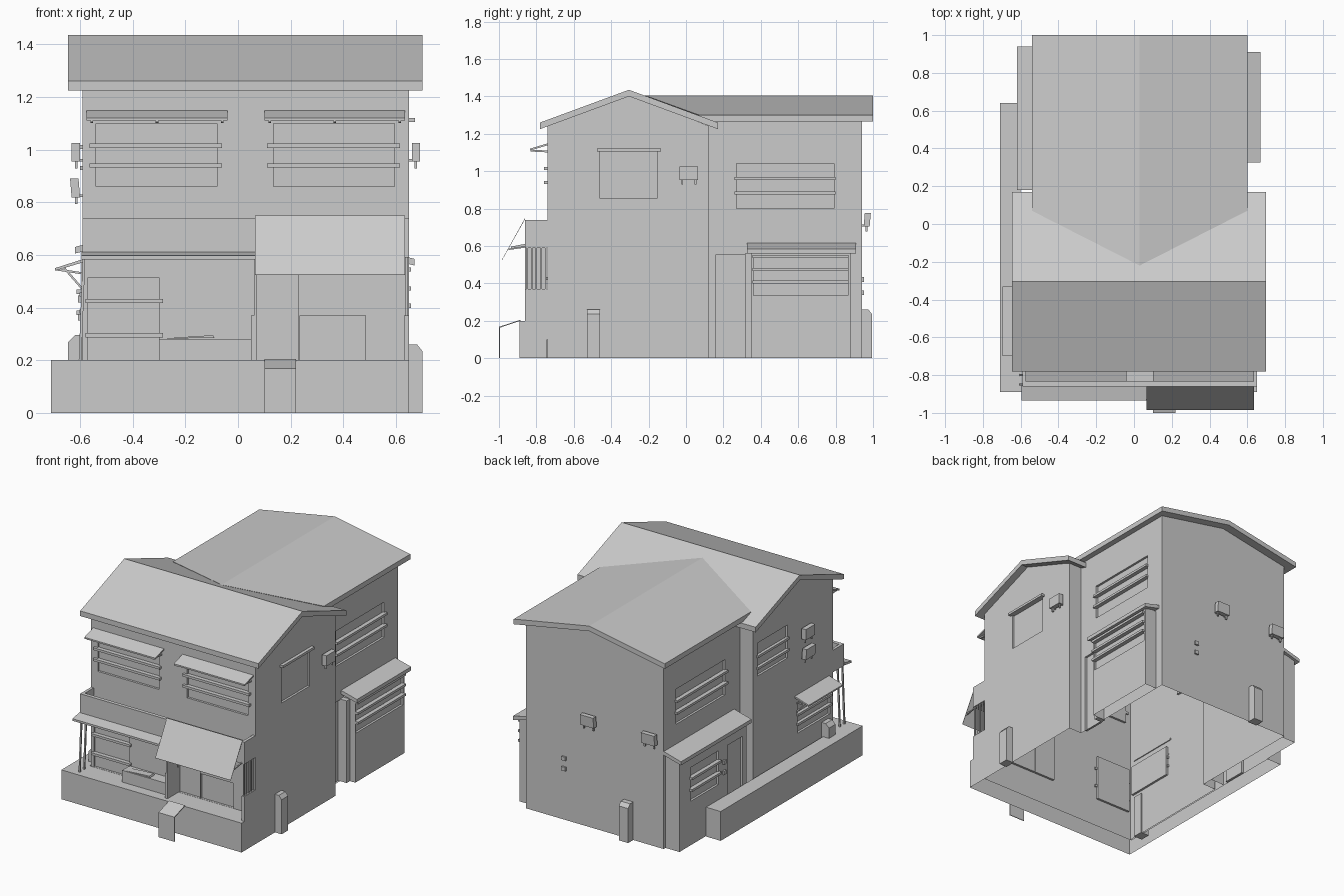
import bpy, bmesh
from mathutils import Vector

if "Cube" in bpy.data.objects:
    bpy.data.objects.remove(bpy.data.objects["Cube"])


def finish(name, bm, out=None):
    bmesh.ops.recalc_face_normals(bm, faces=bm.faces[:])
    if out is not None:  # open sheet: make it face outwards
        if sum(f.normal.dot(out) * f.calc_area() for f in bm.faces) < 0:
            bmesh.ops.reverse_faces(bm, faces=bm.faces[:])
    me = bpy.data.meshes.new(name)
    bm.to_mesh(me)
    bm.free()
    ob = bpy.data.objects.new(name, me)
    bpy.context.collection.objects.link(ob)
    return ob


def place(axis, a, u, v):
    return {'x': (a, u, v), 'y': (u, a, v), 'z': (u, v, a)}[axis]


def prism(name, axis, pts, a, b, cap_a=True):
    """Profile extruded along an axis; a and b may be one value or one per point."""
    bm = bmesh.new()
    n = len(pts)
    la, lb = (s if isinstance(s, list) else [s] * n for s in (a, b))
    A = [bm.verts.new(place(axis, la[i], *p)) for i, p in enumerate(pts)]
    B = [bm.verts.new(place(axis, lb[i], *p)) for i, p in enumerate(pts)]
    for i in range(n):
        j = (i + 1) % n
        bm.faces.new((A[i], A[j], B[j], B[i]))
    bm.faces.new(B)
    if cap_a:
        bm.faces.new(A)
    return finish(name, bm)


def box(name, x0, x1, y0, y1, z0, z1):
    return prism(name, 'z', [(x0, y0), (x1, y0), (x1, y1), (x0, y1)], z0, z1)


def wall(name, axis, pos, sign, u0, u1, v0, v1, holes=(), apex=None, depth=0.015):
    """Single-sheet wall with recessed openings and an optional gable apex."""
    bm = bmesh.new()
    us = sorted({u0, u1, *[h[i] for h in holes for i in (0, 1)]})
    vs = sorted({v0, v1, *[h[i] for h in holes for i in (2, 3)]})
    P = {(u, v): bm.verts.new(place(axis, pos, u, v)) for u in us for v in vs}
    back = pos - sign * depth
    for ua, ub in zip(us, us[1:]):
        for va, vb in zip(vs, vs[1:]):
            cu, cv = (ua + ub) / 2, (va + vb) / 2
            if not any(h[0] < cu < h[1] and h[2] < cv < h[3] for h in holes):
                bm.faces.new([P[ua, va], P[ub, va], P[ub, vb], P[ua, vb]])
    for h in holes:
        loop = [(u, h[2]) for u in us if h[0] <= u < h[1]]
        loop += [(h[1], v) for v in vs if h[2] <= v < h[3]]
        loop += [(u, h[3]) for u in us[::-1] if h[0] < u <= h[1]]
        loop += [(h[0], v) for v in vs[::-1] if h[2] < v <= h[3]]
        B = [bm.verts.new(place(axis, back, *p)) for p in loop]
        for i in range(len(loop)):
            j = (i + 1) % len(loop)
            bm.faces.new([P[loop[i]], P[loop[j]], B[j], B[i]])
        bm.faces.new(B)
    if apex:
        bm.faces.new([P[u, v1] for u in us] + [bm.verts.new(place(axis, pos, *apex))])
    return finish(name, bm, Vector(place(axis, sign, 0, 0)))


def bar(name, p, q, r=0.005):
    p, q = Vector(p), Vector(q)
    bm = bmesh.new()
    bmesh.ops.create_cube(bm, size=1)
    rot = (q - p).to_track_quat('Z', 'Y')
    for v in bm.verts:
        v.co = (p + q) / 2 + rot @ Vector((v.co.x * 2 * r, v.co.y * 2 * r, v.co.z * (q - p).length))
    return finish(name, bm)


def rails(name, axis, pos, sign, u0, u1, heights, t=0.018, h=0.016):
    for z in heights:
        a, b = pos - sign * 0.01, pos + sign * t
        pts = [(u0, z - h / 2), (u1, z - h / 2), (u1, z + h / 2), (u0, z + h / 2)]
        prism(name, axis, pts, a, b)


# Front block walls
FX0, FX1, FY0, FY1, FZ = -0.59, 0.65, -0.74, 0.12, 1.242
wall("front_wall", 'y', FY0, -1, FX0, FX1, 0, FZ, [
    (-0.54, -0.08, 0.86, 1.10), (0.135, 0.595, 0.86, 1.10),
    (-0.57, -0.30, 0.20, 0.515), (0.07, 0.23, 0.20, 0.525), (0.235, 0.485, 0.20, 0.37)])
wall("right_wall", 'x', FX1, 1, FY0, FY1, 0, FZ, [(-0.46, -0.155, 0.855, 1.105)], (-0.305, 1.41))
wall("left_wall", 'x', FX0, -1, FY0, FY1, 0, FZ,
     [(-0.25, 0.07, 0.875, 1.10), (-0.71, -0.36, 0.32, 0.53)], (-0.305, 1.41))
wall("back_return_right", 'y', FY1, 1, 0.55, FX1, 0, FZ)
wall("back_return_left", 'y', FY1, 1, FX0, -0.49, 0, FZ)

# Rear block walls
wall("rear_right_wall", 'x', 0.55, 1, FY1, 0.94, 0, 1.275,
     [(0.27, 0.79, 0.80, 1.04), (0.16, 0.315, 0.0, 0.555)])
wall("rear_left_wall", 'x', -0.49, -1, FY1, 0.94, 0, 1.275, [(0.28, 0.81, 0.80, 1.04)])
wall("rear_back_wall", 'y', 0.94, 1, -0.49, 0.55, 0, 1.275, (), (0.03, 1.375))

# Roofs
prism("front_roof", 'x', [(-0.78, 1.225), (-0.78, 1.26), (-0.305, 1.435), (0.17, 1.26),
                          (0.17, 1.225), (-0.305, 1.40)], -0.645, 0.70)
prism("rear_roof", 'y', [(-0.54, 1.265), (-0.54, 1.30), (0.03, 1.405), (0.60, 1.30),
                         (0.60, 1.265), (0.03, 1.37)],
      [0.07, 0.07, -0.22, 0.07, 0.07, -0.20], 1.0)

# Side annexes with lean-to roofs
wall("right_annex_wall", 'x', 0.64, 1, 0.35, 0.88, 0, 0.57, [(0.36, 0.865, 0.335, 0.545)])
wall("left_annex_wall", 'x', -0.595, -1, 0.20, 0.92, 0, 0.62,
     [(0.50, 0.80, 0.30, 0.53), (0.24, 0.40, 0.0, 0.53)])
wall("right_annex_front", 'y', 0.35, -1, 0.55, 0.64, 0, 0.58)
wall("right_annex_back", 'y', 0.88, 1, 0.55, 0.64, 0, 0.58)
wall("left_annex_front", 'y', 0.20, -1, -0.595, -0.49, 0, 0.63)
wall("left_annex_back", 'y', 0.92, 1, -0.595, -0.49, 0, 0.63)
box("right_annex_pier", 0.54, 0.60, 0.315, 0.35, 0, 0.56)
prism("right_annex_roof", 'y', [(0.55, 0.615), (0.67, 0.585), (0.67, 0.56), (0.55, 0.59)], 0.325, 0.91)
prism("left_annex_roof", 'y', [(-0.49, 0.665), (-0.62, 0.63), (-0.62, 0.605), (-0.49, 0.64)], 0.18, 0.94)

# Window rails
for x0, x1 in ((-0.565, -0.06), (0.11, 0.615)):
    rails("upper_window_rail", 'y', FY0, -1, x0, x1, (1.015, 0.94))
rails("lower_window_rail", 'y', FY0, -1, -0.58, -0.285, (0.425, 0.295))
rails("rear_right_window_rail", 'x', 0.55, 1, 0.26, 0.80, (0.962, 0.882))
rails("rear_left_window_rail", 'x', -0.49, -1, 0.27, 0.82, (0.962, 0.882))
rails("right_annex_window_rail", 'x', 0.64, 1, 0.355, 0.87, (0.545, 0.473, 0.407))
rails("left_annex_window_rail", 'x', -0.595, -1, 0.49, 0.81, (0.46, 0.38))
rails("left_window_rail", 'x', FX0, -1, -0.26, 0.08, (1.01, 0.93), 0.01)
rails("right_window_canopy", 'x', FX1, 1, -0.475, -0.135, (1.113,), 0.022)

# Upper window awnings with brackets
for x0, x1 in ((-0.575, -0.04), (0.10, 0.635)):
    prism("upper_awning", 'x', [(-0.735, 1.15), (-0.835, 1.12), (-0.835, 1.11), (-0.735, 1.14)], x0, x1)
    for x in (x0 + 0.02, (x0 + x1) / 2, x1 - 0.02):
        bar("awning_bracket", (x, -0.735, 1.105), (x, -0.83, 1.11))

# Balcony tray: floor and parapets
box("balcony_floor", FX0, FX1, -0.86, FY0, 0.59, 0.61)
box("balcony_parapet_front", FX0, FX1, -0.86, -0.835, 0.61, 0.74)
for x in (FX0, FX1 - 0.02):
    box("balcony_parapet_side", x, x + 0.02, -0.835, FY0, 0.61, 0.74)
prism("lower_canopy", 'x', [(-0.855, 0.612), (-0.935, 0.597), (-0.935, 0.583), (-0.855, 0.595)], -0.595, 0.065)

# Porch awning, low walls and side bars
prism("porch_awning", 'x', [(-0.86, 0.75), (-0.984, 0.527), (-0.984, 0.523), (-0.86, 0.744)], 0.065, 0.635)
for x in (0.07, 0.63):
    bar("porch_awning_arm", (x, -0.86, 0.595), (x, -0.95, 0.582), 0.004)
for x in (0.05, 0.63):
    box("porch_low_wall", x, x + 0.02, -0.86, FY0, 0.1, 0.37)
for i in range(5):
    y = -0.85 + i * 0.025
    bar("porch_side_bar", (0.64, y, 0.37), (0.64, y, 0.60), 0.004)
box("porch_post", 0.06, 0.07, -0.86, -0.75, 0.37, 0.59)
for y in (-0.85, -0.80):
    bar("left_porch_post", (-0.60, y, 0.2), (-0.585, y, 0.59))
box("planter", -0.30, 0.05, -0.82, FY0, 0.19, 0.28)
prism("planter_cover", 'y', [(-0.29, 0.282), (-0.09, 0.285), (-0.095, 0.295), (-0.18, 0.29)], -0.82, -0.77)

# Boundary wall, open underneath
prism("boundary_wall", 'z', [(-0.71, -0.89), (0.65, -0.89), (0.65, -0.742), (-0.60, -0.742),
                             (-0.60, 0.64), (-0.71, 0.64)], 0, 0.2, cap_a=False)

# Meter posts against the walls
prism("front_post", 'x', [(-0.885, 0.205), (-1.0, 0.168), (-1.0, 0), (-0.995, 0),
                          (-0.995, 0.163), (-0.885, 0.2)], 0.10, 0.22)
prism("right_post", 'y', [(0.64, 0), (0.70, 0), (0.70, 0.235), (0.68, 0.26), (0.64, 0.26)], -0.53, -0.46)
prism("left_post", 'y', [(-0.58, 0), (-0.645, 0), (-0.645, 0.27), (-0.62, 0.295), (-0.58, 0.295)], -0.69, -0.62)
prism("back_post", 'x', [(0.93, 0), (0.995, 0), (0.995, 0.235), (0.975, 0.26), (0.93, 0.26)], -0.26, -0.19)

# Left side canopy with struts
prism("left_canopy", 'y', [(-0.585, 0.585), (-0.695, 0.55), (-0.695, 0.54), (-0.585, 0.573)], -0.70, -0.33)
for y in (-0.68, -0.35):
    bar("left_canopy_arm", (-0.59, y, 0.53), (-0.69, y, 0.545), 0.004)
    bar("left_canopy_strut", (-0.59, y, 0.47), (-0.66, y, 0.55), 0.004)
rails("left_lower_window_rail", 'x', FX0, -1, -0.72, -0.35, (0.45, 0.385), 0.012)


def aircon(axis, pos, sign, u, z, tilt=0.0):
    """Wall box on two feet; tilt leans the top outwards."""
    a, b = pos + sign * 0.01, pos + sign * 0.042
    pts = [(u - 0.05, z - 0.036), (u + 0.05, z - 0.036), (u + 0.05, z + 0.036), (u - 0.05, z + 0.036)]
    lean = [0, 0, sign * tilt, sign * tilt]
    prism("aircon", axis, pts, [a + k for k in lean], [b + k for k in lean])
    for du in (-0.035, 0.035):
        p, q = place(axis, pos, u + du, z - 0.03), place(axis, pos + sign * 0.025, u + du, z - 0.03)
        bar("aircon_bracket", p, q)
        bar("aircon_foot", q, (q[0], q[1], q[2] - 0.032))


aircon('x', FX1, 1, 0.015, 0.99)
aircon('x', FX0, -1, -0.44, 0.99)
aircon('x', FX0, -1, -0.44, 0.855, 0.006)
aircon('y', 0.94, 1, 0.06, 0.74, 0.006)
aircon('y', 0.94, 1, -0.40, 0.74, 0.006)

# Small wall meters
for z in (0.42, 0.35):
    box("back_meter", 0.245, 0.275, 0.935, 0.952, z - 0.013, z + 0.013)
    box("left_meter", -0.607, -0.59, 0.43, 0.455, z + 0.0, z + 0.026)
